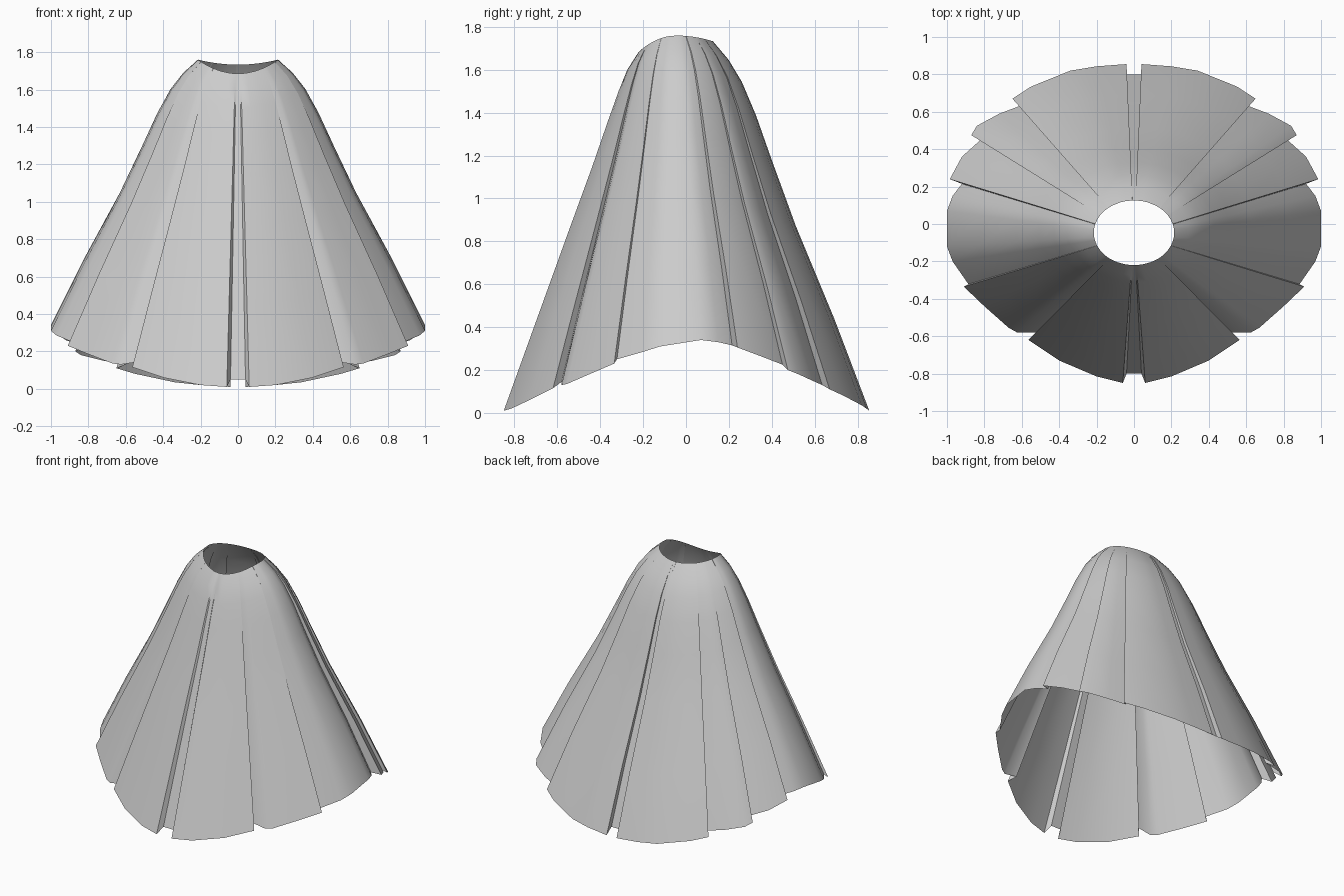
import bpy, bmesh, math

if "Cube" in bpy.data.objects:
    bpy.data.objects.remove(bpy.data.objects["Cube"])

# Hem of one half, front centre to back centre, with zigzag pleat folds
HEM = [(0, -.80, .05), (.04, -.80, .05), (.06, -.85, .01), (.2, -.815, .02),
       (.4, -.73, .06), (.565, -.62, .115), (.525, -.58, .145), (.625, -.58, .13),
       (.67, -.555, .135), (.8, -.44, .185), (.91, -.335, .23), (.885, -.322, .25),
       (.97, -.2, .285), (1, -.12, .31), (1, .07, .34), (.97, .15, .33),
       (.92, .215, .315), (.985, .24, .305), (.92, .36, .26), (.82, .45, .225),
       (.87, .475, .20), (.84, .525, .18), (.72, .59, .15), (.60, .635, .13),
       (.65, .67, .11), (.55, .735, .08), (.34, .82, .035), (.2, .843, .02),
       (.04, .855, .01), (.04, .80, .05), (0, .80, .05)]

# Flare profile: drop from the waist, outward spread at side/back and at front
PROFILE = [(0, 0, 0), (.05, .10, .085), (.11, .185, .15), (.20, .275, .235),
           (.32, .375, .345), (.50, .53, .52), (.75, .775, .76), (1, 1, 1)]


def waist(x, y):
    a = math.atan2(y / .85, x)
    s = math.sin(a)
    z = 1.76 - (.075 if s < 0 else .027) * s * s
    return .215 * math.cos(a), -.047 + .173 * s, z, max(0, -s)


bm = bmesh.new()
loop = HEM + [(-x, y, z) for x, y, z in HEM[-2:0:-1]]
columns = []
for x, y, z in loop:
    wx, wy, wz, front = waist(x, y)
    col = []
    for drop, side, fr in PROFILE:
        t = side + (fr - side) * front
        col.append(bm.verts.new((wx + (x - wx) * t, wy + (y - wy) * t,
                                 wz + (z - wz) * drop)))
    columns.append(col)

# Cloth between neighbouring columns
for a, b in zip(columns, columns[1:] + columns[:1]):
    for i in range(len(PROFILE) - 1):
        bm.faces.new((a[i], a[i + 1], b[i + 1], b[i]))

mesh = bpy.data.meshes.new("pleated_skirt")
bm.to_mesh(mesh)
bm.free()
skirt = bpy.data.objects.new("pleated_skirt", mesh)
bpy.context.collection.objects.link(skirt)
bpy.context.view_layer.objects.active = skirt
skirt.select_set(True)
bpy.ops.object.shade_smooth_by_angle(angle=math.radians(35))
